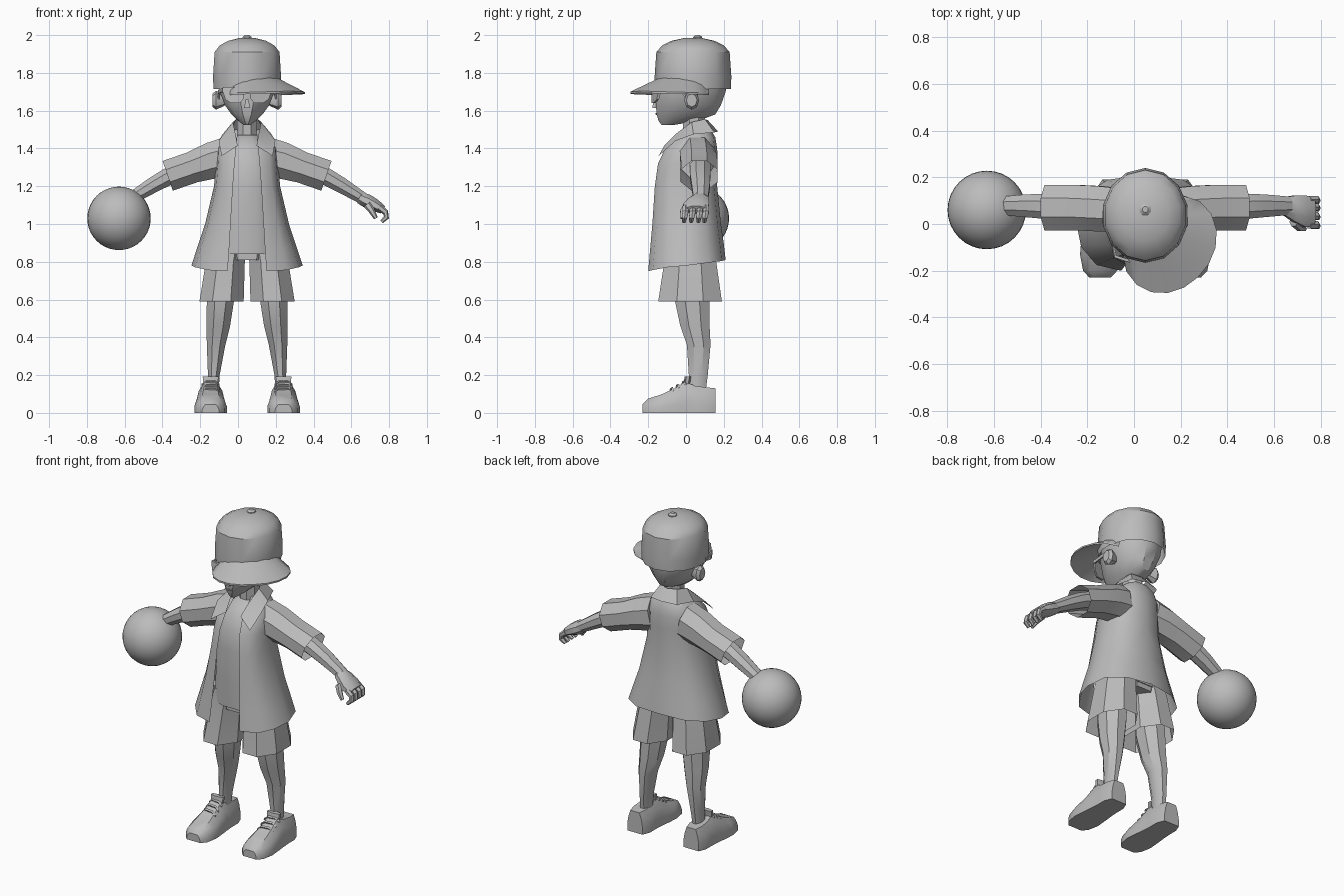
import bpy, bmesh, math
from mathutils import Vector

if "Cube" in bpy.data.objects:
    bpy.data.objects.remove(bpy.data.objects["Cube"])

MID = 0.048  # the body's centre line
grey = bpy.data.materials.new("plain grey")
grey.diffuse_color = (0.5, 0.5, 0.5, 1)
grey.use_nodes = True
grey.node_tree.nodes["Principled BSDF"].inputs["Base Color"].default_value = grey.diffuse_color


def make(name, verts, faces, angle=35, mirror=False, shift=MID):
    me = bpy.data.meshes.new(name)
    me.from_pydata([tuple(v) for v in verts], [], faces)
    bm = bmesh.new()
    bm.from_mesh(me)
    if mirror:  # mirrored copy on the other side of the body
        geom = bmesh.ops.duplicate(bm, geom=bm.verts[:] + bm.edges[:] + bm.faces[:])["geom"]
        for v in geom:
            if isinstance(v, bmesh.types.BMVert):
                v.co.x *= -1
        bmesh.ops.reverse_faces(bm, faces=[f for f in geom if isinstance(f, bmesh.types.BMFace)])
        bmesh.ops.remove_doubles(bm, verts=bm.verts, dist=0.0005)
    bmesh.ops.recalc_face_normals(bm, faces=bm.faces)
    bm.to_mesh(me)
    bm.free()
    ob = bpy.data.objects.new(name, me)
    ob.location.x = shift
    bpy.context.collection.objects.link(ob)
    me.materials.append(grey)
    bpy.ops.object.select_all(action='DESELECT')
    ob.select_set(True)
    bpy.context.view_layer.objects.active = ob
    bpy.ops.object.shade_smooth_by_angle(angle=math.radians(angle))
    return ob


def skin(name, rings, closed=True, caps=(True, True), **kw):
    n = len(rings[0])
    verts = [p for r in rings for p in r]
    faces = []
    for i in range(len(rings) - 1):
        for j in range(n if closed else n - 1):
            k = (j + 1) % n
            faces.append((i * n + j, i * n + k, (i + 1) * n + k, (i + 1) * n + j))
    if caps[0]:
        faces.append(tuple(range(n)))
    if caps[1]:
        faces.append(tuple(range(len(verts) - n, len(verts))))
    return make(name, verts, faces, **kw)


def flat_ring(z, x0, x1, y0, y1, n=8, power=1.0):
    """Rounded horizontal ring filling a box in x and y."""
    pts = []
    for i in range(n):
        a = 2 * math.pi * (i + 0.5) / n
        k = 1 / math.cos(math.pi / n)
        c, s = math.cos(a) * k, math.sin(a) * k
        c, s = (math.copysign(abs(t) ** power, t) for t in (c, s))
        pts.append(((x0 + x1) / 2 + c * (x1 - x0) / 2, (y0 + y1) / 2 + s * (y1 - y0) / 2, z))
    return pts


def tube(name, path, n=8, caps=(True, True), **kw):
    """Tube along (x, y, z, radius in y, radius across) stations."""
    rings = []
    for i, (x, y, z, ry, rv) in enumerate(path):
        a, b = path[max(i - 1, 0)], path[min(i + 1, len(path) - 1)]
        d = Vector((b[0] - a[0], 0, b[2] - a[2])).normalized()
        up = Vector((-d.z, 0, d.x))
        rings.append([Vector((x, y, z)) + Vector((0, 1, 0)) * ry * math.cos(t) + up * rv * math.sin(t)
                      for t in (2 * math.pi * (j + .5) / n for j in range(n))])
    return skin(name, rings, caps=caps, mirror=True, **kw)


# Ball
bpy.ops.mesh.primitive_uv_sphere_add(segments=32, ring_count=20, radius=0.168, location=(-0.63, 0.06, 1.03))
ball = bpy.context.object
ball.name = "ball"
ball.data.materials.append(grey)
bpy.ops.object.shade_smooth()

# Head, neck, ears
skin("head", [flat_ring(z, -w, w, y0, y1, 12) for z, w, y0, y1 in (
    (1.525, .018, -.13, -.06), (1.545, .045, -.145, .06), (1.58, .082, -.155, .155),
    (1.63, .118, -.16, .185), (1.70, .145, -.16, .21), (1.80, .155, -.14, .22))])
skin("neck", [flat_ring(z, -.052, .052, -.015, .1) for z in (1.4, 1.6)])
skin("ear", [[(x, .03 + r * .8 * math.cos(t), 1.655 + r * math.sin(t))
              for t in (math.tau * j / 8 for j in range(8))]
             for x, r in ((.12, .03), (.165, .05), (.182, .035))], mirror=True)
skin("nose", [flat_ring(1.615, -.015, .015, -.178, -.14, 4), flat_ring(1.66, -.008, .008, -.172, -.14, 4)])
skin("mouth", [flat_ring(1.578, -.018, .018, -.16, -.145, 4), flat_ring(1.588, -.028, .028, -.162, -.145, 4)])

# Sunglasses: lenses, bridge and temples
lens = [(.018, -.182, 1.70), (.018, -.182, 1.665), (.035, -.182, 1.642), (.085, -.172, 1.64),
        (.115, -.155, 1.66), (.128, -.145, 1.70), (.128, -.145, 1.725), (.02, -.18, 1.725)]
skin("sunglass_lens", [lens, [(x, y + .012, z) for x, y, z in lens]], mirror=True)
skin("glasses_bridge", [[(x, -.18, 1.695), (x, -.18, 1.715), (x, -.17, 1.715), (x, -.17, 1.695)]
                        for x in (-.022, .022)])
skin("glasses_temple", [[(x, y, z), (x + .008, y, z), (x + .008, y, z + .02), (x, y, z + .02)]
                        for x, y, z in ((.122, -.145, 1.70), (.146, -.02, 1.69), (.148, .01, 1.64))], mirror=True)

# Cap with crown, button and sideways brim
CY = 0.037
skin("cap_crown", [flat_ring(z, -r, r, CY - r * 1.1, CY + r * 1.1, 14) for z, r in (
    (1.715, .178), (1.78, .18), (1.91, .172), (1.945, .145), (1.97, .10), (1.985, .04))], caps=(False, True))
skin("cap_button", [flat_ring(z, -r, r, .062 - r, .062 + r, 8) for z, r in (
    (1.975, .024), (1.99, .024), (2.0, .012))])
inner, outer = [], []
for i in range(13):
    u = i / 6 - 1
    a = math.radians(-48 + 74 * u)
    bulge = 1 - abs(u) ** 2.6
    r = .182 + .155 * bulge
    inner.append((.178 * math.cos(a), CY + .19 * math.sin(a), 1.72 + .055 * bulge))
    outer.append((r * math.cos(a), CY + r * 1.06 * math.sin(a), 1.692 + .012 * (1 - abs(u))))
skin("cap_brim", [inner, outer, [(x, y, z - .01) for x, y, z in outer],
                  [(x, y, z - .012) for x, y, z in inner]], closed=False, caps=(False, False))

# Open overshirt, one half mirrored
rows = []
for z, dz, o, w, f, b in ((.78, .03, .103, .295, -.20, .21), (.88, .015, .095, .262, -.19, .20),
                          (1.0, 0, .087, .222, -.178, .185), (1.2, 0, .075, .175, -.165, .165),
                          (1.32, 0, .066, .165, -.148, .168), (1.40, 0, .058, .16, -.11, .165),
                          (1.46, 0, .052, .125, -.05, .155), (1.50, 0, .05, .07, -.01, .13)):
    m = (f + b) / 2
    h = (b - f) / 2
    rows.append([(o, f, z - dz), (o + (w - o) * .55, m - h * .88, z - dz * .8), (w * .93, m - h * .5, z - dz * .3),
                 (w, m, z), (w * .9, m + h * .55, z + dz * .5), (w * .55, m + h * .9, z + dz * .8), (0, b, z + dz)])
skin("overshirt", rows, closed=False, caps=(False, False), mirror=True, angle=50)
upper = [(0, .115, 1.55), (.058, .10, 1.555), (.075, .03, 1.54), (.062, -.05, 1.48), (.05, -.115, 1.415)]
lower = [(0, .17, 1.49), (.09, .15, 1.485), (.13, .04, 1.475), (.15, -.055, 1.44), (.135, -.145, 1.36)]
skin("collar", [upper, lower], closed=False, caps=(False, False), mirror=True)

# Undershirt
skin("undershirt", [flat_ring(z, -w, w, f, b, 12, .85) for z, w, f, b in (
    (.84, .18, -.135, .15), (1.0, .165, -.14, .15), (1.2, .15, -.142, .14),
    (1.32, .14, -.13, .14), (1.40, .12, -.09, .14), (1.47, .06, -.03, .11))], angle=50)

# Shorts and legs
skin("shorts_leg", [flat_ring(z, x0, x1, y0, y1, 8) for z, x0, x1, y0, y1 in (
    (.59, .018, .252, -.147, .19), (.80, .012, .218, -.115, .16), (.92, -.005, .19, -.11, .145))],
    caps=(False, True), mirror=True, angle=25)
skin("shorts_seat", [flat_ring(z, -w, w, -.11, .145, 8) for z, w in ((.81, .12), (.95, .17))])
skin("leg", [flat_ring(z, x0, x1, y0, y1, 8) for z, x0, x1, y0, y1 in (
    (.12, .15, .208, .015, .105), (.2, .145, .207, .015, .115), (.36, .115, .213, .005, .13),
    (.46, .09, .215, -.03, .125), (.6, .068, .213, -.06, .125), (.75, .06, .21, -.06, .12))], mirror=True)


# Shoes with ankle collar and laces
def shoe_ring(y, w, h, top):
    c = .193
    return [(c - w, y, 0), (c + w, y, 0), (c + w, y, h * .35), (c + w * .85, y, h * .7),
            (c + w * top, y, h), (c - w * top, y, h), (c - w * .85, y, h * .7), (c - w, y, h * .35)]


skin("shoe", [shoe_ring(*s) for s in (
    (-.23, .045, .045, .6), (-.20, .073, .075, .6), (-.13, .086, .098, .5), (-.06, .08, .13, .45),
    (-.005, .074, .165, .45), (.05, .07, .142, .55), (.11, .07, .135, .6), (.157, .052, .13, .6))], mirror=True)
skin("shoe_tongue", [flat_ring(z, .193 - w, .193 + w, y - .015, y + .015, 6) for z, w, y in (
    (.13, .035, 0), (.192, .042, .01))], mirror=True)
for i in range(3):
    y, z = -.085 + i * .032, .122 + i * .018
    skin("shoe_lace", [[(x, y + s, z + dz), (x, y + s + .01, z + dz + .006), (x, y + s + .006, z + dz + .014),
                        (x, y + s - .004, z + dz + .008)]
                       for x, s, dz in ((.145, 0, -.018), (.17, .005, 0), (.216, .01, 0), (.241, .015, -.018))],
         mirror=True)

# Sleeves, arms and hands
tube("sleeve", [(.10, .06, 1.355, .10, .115), (.19, .065, 1.335, .105, .105), (.29, .07, 1.30, .105, .09),
                (.42, .07, 1.255, .106, .09)], caps=(True, False))
tube("forearm", [(.30, .075, 1.30, .06, .055), (.42, .075, 1.25, .058, .05), (.50, .078, 1.205, .053, .045),
                 (.615, .078, 1.135, .042, .034)])
tube("hand", [(.595, .076, 1.14, .042, .034), (.635, .066, 1.122, .06, .04), (.68, .055, 1.098, .073, .035),
              (.72, .052, 1.075, .066, .024)])
for name, y in (("index_finger", -.003), ("middle_finger", .035), ("ring_finger", .073), ("little_finger", .105)):
    tube(name, [(.70, y, 1.088, .018, .018), (.733, y, 1.062, .018, .016), (.738, y - .005, 1.035, .016, .014),
                (.712, y - .008, 1.012, .011, .01)], n=6)
tube("thumb", [(.635, .01, 1.105, .022, .022), (.66, -.015, 1.07, .018, .017), (.682, -.02, 1.03, .011, .011)], n=6)
